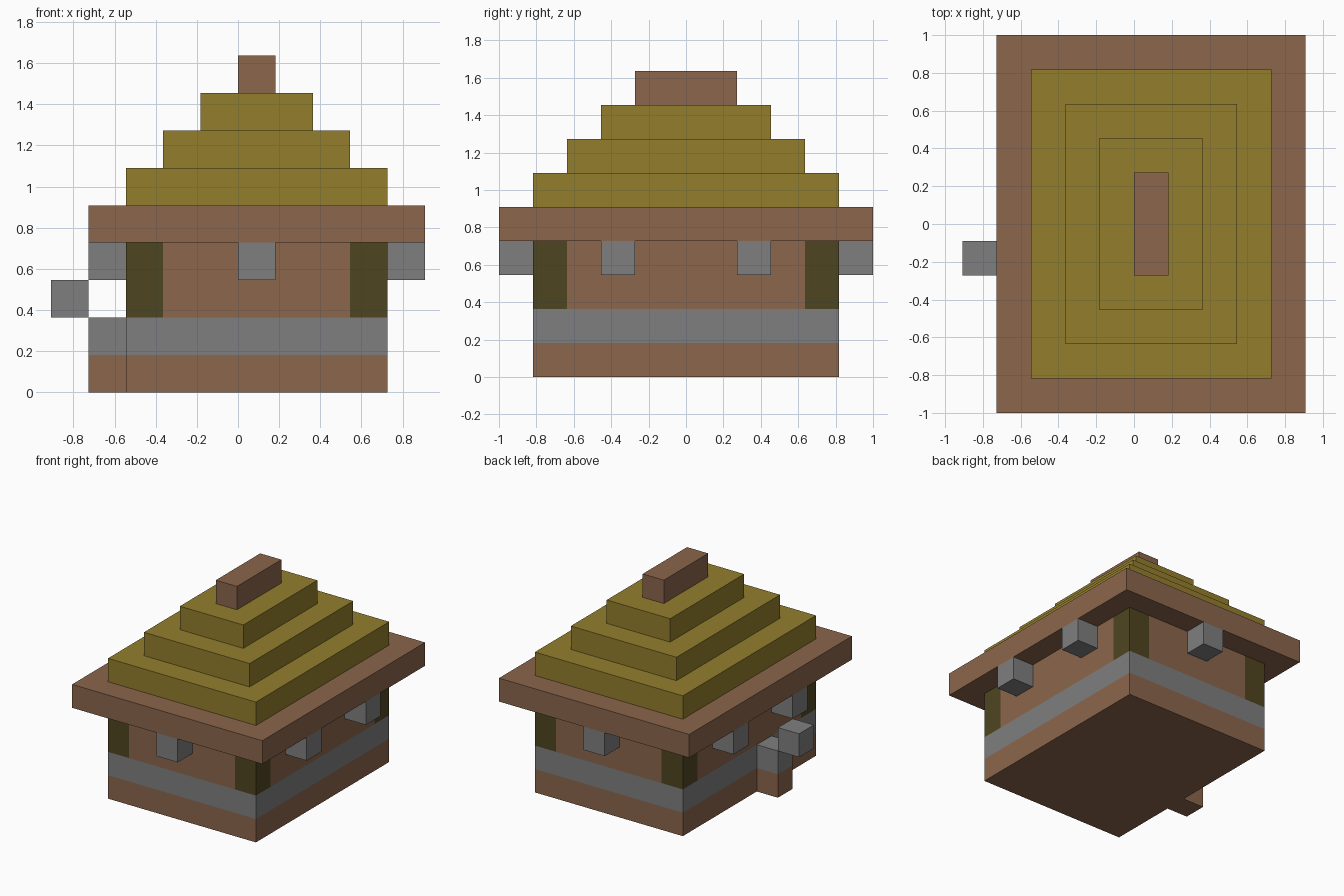
import bpy, bmesh
from mathutils import Vector

U = 2 / 11  # one block

if "Cube" in bpy.data.objects:
    bpy.data.objects.remove(bpy.data.objects["Cube"], do_unlink=True)


def linear(v):
    v /= 255
    return v / 12.92 if v <= 0.04045 else ((v + 0.055) / 1.055) ** 2.4


def material(name, *rgb):
    mat = bpy.data.materials.new(name)
    mat.use_nodes = True
    color = [linear(c) for c in rgb] + [1]
    mat.diffuse_color = color
    bsdf = mat.node_tree.nodes["Principled BSDF"]
    bsdf.inputs["Base Color"].default_value = color
    bsdf.inputs["Roughness"].default_value = 1
    return mat


brown = material("brown wood", 139, 102, 76)
grey = material("grey stone", 127, 127, 127)
straw = material("yellow thatch", 147, 126, 44)
dark = material("dark timber", 79, 69, 33)


def block(name, low, high, mats, cuts=(), rule=None):
    """Box between two corners in block units, cut by planes and coloured by rule."""
    low, high = Vector(low), Vector(high)
    bm = bmesh.new()
    bmesh.ops.create_cube(bm, size=1)
    for v in bm.verts:
        v.co = [(a + b) / 2 + c * (b - a) for a, b, c in zip(low, high, v.co)]
    for axis, place in cuts:
        normal = Vector([float(i == axis) for i in range(3)])
        bmesh.ops.bisect_plane(bm, geom=bm.verts[:] + bm.edges[:] + bm.faces[:],
                               plane_co=normal * place, plane_no=normal)
    if rule:
        for f in bm.faces:
            f.material_index = rule(f.calc_center_median())
    bmesh.ops.scale(bm, vec=(U, U, U), verts=bm.verts)
    mesh = bpy.data.meshes.new(name)
    bm.to_mesh(mesh)
    bm.free()
    for m in mats:
        mesh.materials.append(m)
    obj = bpy.data.objects.new(name, mesh)
    bpy.context.collection.objects.link(obj)
    return obj


def wall_rule(c):
    if 1 < c.z < 2:
        return 1
    corner = abs(c.x - 0.5) > 2.5 and abs(c.y) > 3.5
    return 2 if corner and 2 < c.z < 4 else 0


# House walls with a stone band and timber corners
block("walls", (-3, -4.5, 0), (4, 4.5, 4), (brown, grey, dark),
      [(2, 1), (2, 2), (0, -2), (0, 3), (1, -3.5), (1, 3.5)], wall_rule)

# Eaves and stepped roof, narrowing by one block per tier
block("eaves", (-4, -5.5, 4), (5, 5.5, 5), (brown,))
for i in range(3):
    block(f"roof_tier_{i + 1}", (i - 3, i - 4.5, 5 + i), (4 - i, 4.5 - i, 6 + i), (straw,))
block("roof_ridge", (0, -1.5, 8), (1, 1.5, 9), (brown,))

# Stone brackets under the eaves: one on each end, two on each long side
for side, y in (("front", -5.5), ("back", 4.5)):
    block(f"{side}_bracket", (0, y, 3), (1, y + 1, 4), (grey,))
for side, x in (("left", 4), ("right", -4)):
    for end, y in (("front", -2.5), ("back", 1.5)):
        block(f"{side}_{end}_bracket", (x, y, 3), (x + 1, y + 1, 4), (grey,))

# Side post with a stone cap, and the stone block stepping out from it
block("side_post", (-4, -1.5, 0), (-3, -0.5, 2), (brown, grey), [(2, 1)],
      lambda c: int(c.z > 1))
block("outer_stone", (-5, -1.5, 2), (-4, -0.5, 3), (grey,))
